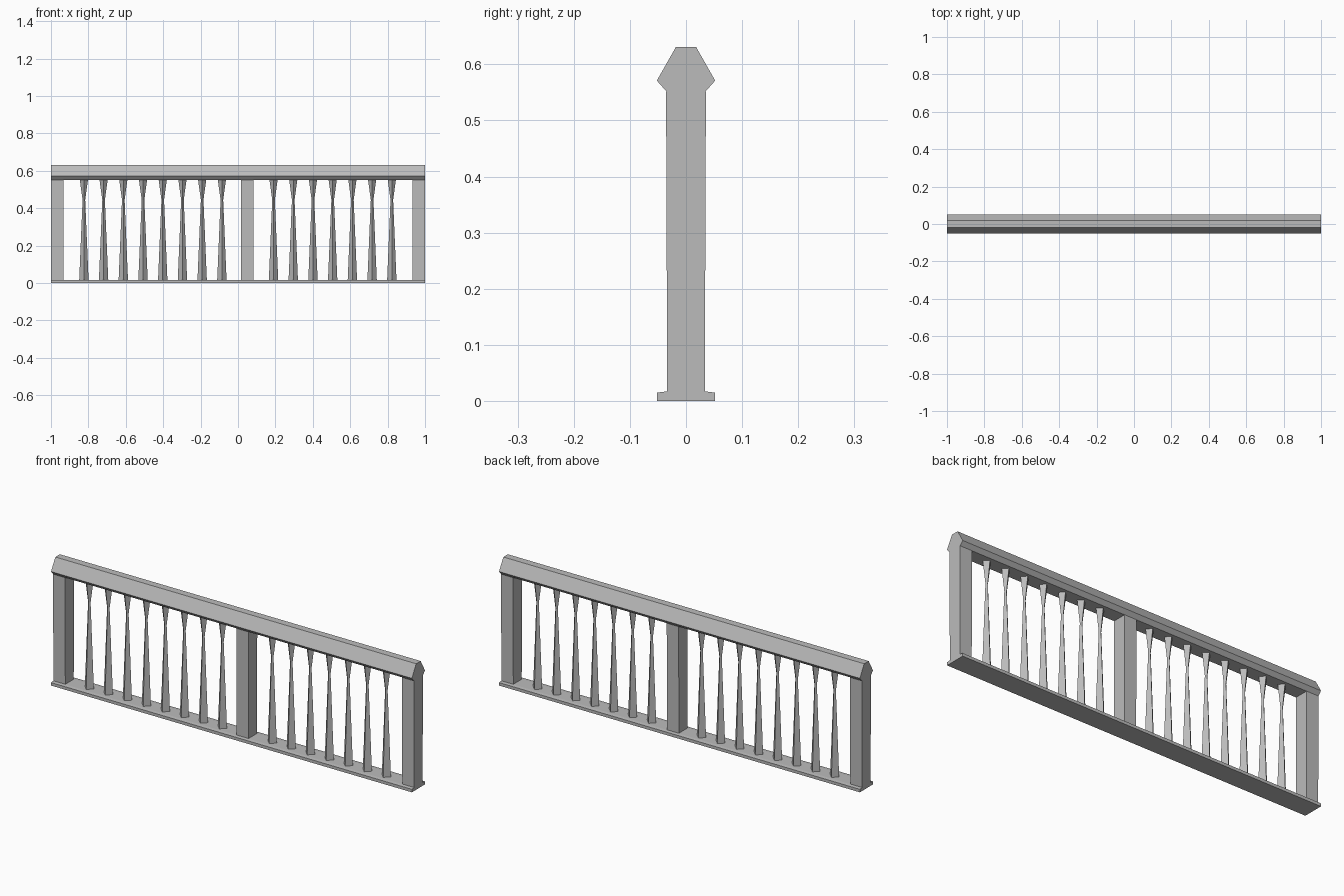
import bpy, bmesh, math

if "Cube" in bpy.data.objects:
    bpy.data.objects.remove(bpy.data.objects["Cube"])

# Single plain grey material
grey = bpy.data.materials.new("stone grey")
grey.use_nodes = True
color = (0.5, 0.5, 0.5, 1)
grey.diffuse_color = color
grey.node_tree.nodes["Principled BSDF"].inputs["Base Color"].default_value = color


def loft(name, rings):
    """Join matching rings of points into a capped solid."""
    bm = bmesh.new()
    loops = [[bm.verts.new(p) for p in ring] for ring in rings]
    for a, b in zip(loops, loops[1:]):
        for i in range(len(a)):
            j = (i + 1) % len(a)
            bm.faces.new((a[i], a[j], b[j], b[i]))
    bm.faces.new(loops[0])
    bm.faces.new(loops[-1])
    bmesh.ops.recalc_face_normals(bm, faces=bm.faces)
    mesh = bpy.data.meshes.new(name)
    bm.to_mesh(mesh)
    bm.free()
    mesh.materials.append(grey)
    obj = bpy.data.objects.new(name, mesh)
    bpy.context.collection.objects.link(obj)
    return obj


def rail(name, half_profile):
    """Full-length bar from a right-hand (y, z) profile mirrored in y."""
    profile = half_profile + [(-y, z) for y, z in reversed(half_profile)]
    return loft(name, [[(x, y, z) for y, z in profile] for x in (-1, 1)])


def square(x, z, half_x, half_y):
    return [(x + sx * half_x, sy * half_y, z)
            for sx, sy in ((-1, -1), (1, -1), (1, 1), (-1, 1))]


def diamond(x, z, r):
    return [(x + r * math.cos(a * math.pi / 2), r * math.sin(a * math.pi / 2), z)
            for a in range(4)]


# Base plate and handrail
BASE_TOP, RAIL_BOTTOM = 0.017, 0.552
rail("base_plate", [(0.052, 0), (0.052, 0.015), (0.035, BASE_TOP)])
rail("handrail", [(0.035, RAIL_BOTTOM), (0.052, 0.571), (0.018, 0.631)])

# Posts, very slightly deeper towards the top
for name, x in (("right_post", -0.967), ("middle_post", 0.049), ("left_post", 0.967)):
    loft(name, [square(x, BASE_TOP, 0.033, 0.0335),
                square(x, RAIL_BOTTOM, 0.033, 0.0355)])

# Balusters: diamond section, narrow waist near the top
for side, count, start in (("right", 8, -0.824), ("left", 7, 0.19)):
    for i in range(count):
        x = start + i * 0.1054
        loft(f"{side}_baluster_{i + 1}", [diamond(x, BASE_TOP, 0.025),
                                          diamond(x, 0.445, 0.007),
                                          diamond(x, RAIL_BOTTOM, 0.022)])
